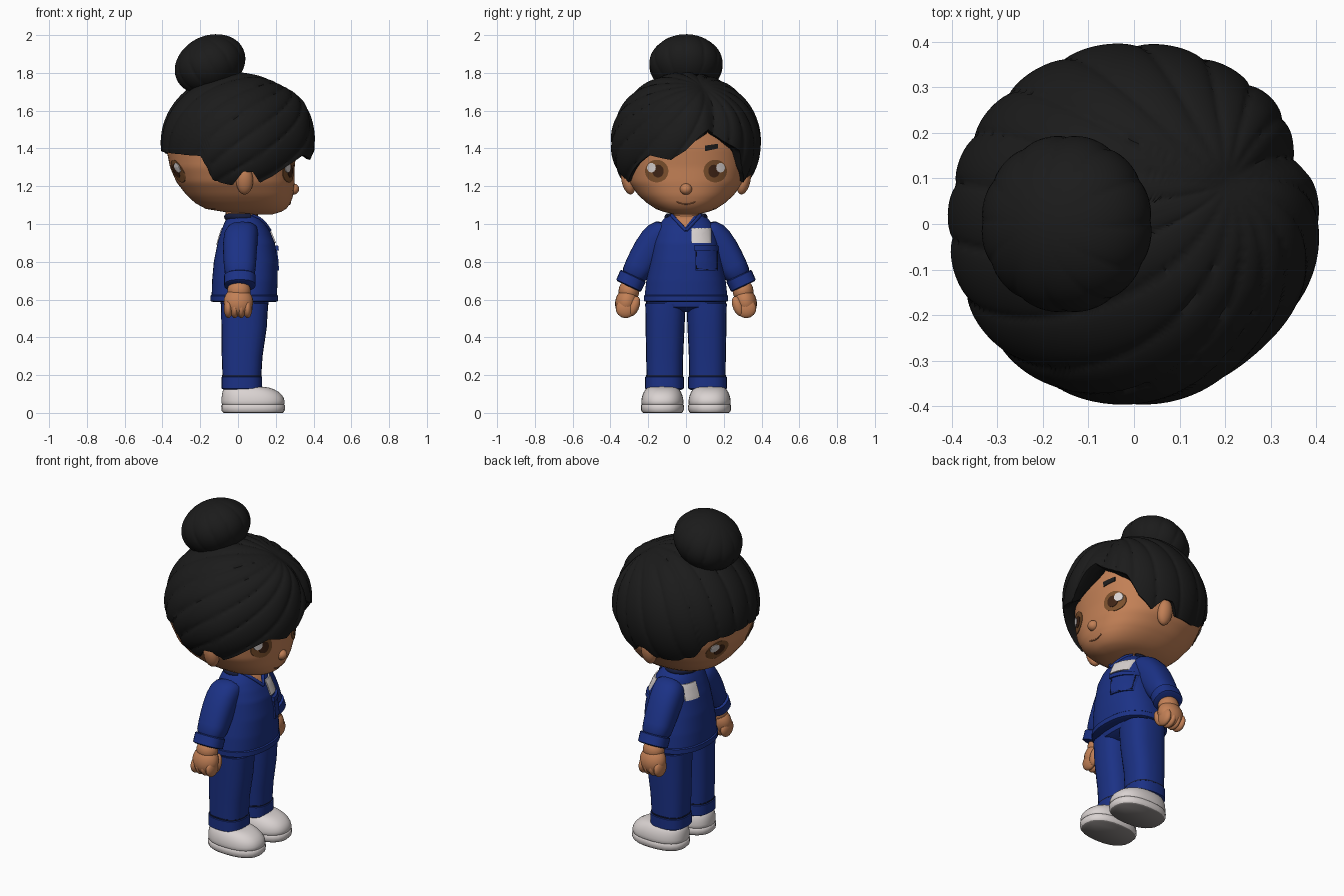
import bpy, bmesh
from math import sin, cos, pi, radians, degrees, atan2, acos, copysign, exp
from mathutils import Vector, Matrix

cube = bpy.data.objects.get("Cube")
if cube:
    bpy.data.objects.remove(cube, do_unlink=True)


def material(name, rgb):
    m = bpy.data.materials.new(name)
    m.use_nodes = True
    m.diffuse_color = (*rgb, 1)
    m.node_tree.nodes["Principled BSDF"].inputs["Base Color"].default_value = (*rgb, 1)
    return m


HAIR = material("black hair", (.011, .011, .011))
SKIN = material("warm skin", (.54, .215, .092))
BLUE = material("blue cloth", (.011, .031, .235))
NAVY = material("dark trim", (.008, .012, .045))
WHITE = material("off white", (.7, .65, .64))
IRIS = material("brown iris", (.2, .08, .026))
PUPIL = material("dark brown", (.05, .018, .008))
LIP = material("lip brown", (.3, .11, .045))
GREY = material("sole grey", (.25, .23, .225))


def make(name, verts, faces, mat, mirror=False, subsurf=0):
    bm = bmesh.new()
    vs = [bm.verts.new(v) for v in verts]
    for f in faces:
        bm.faces.new([vs[i] for i in f])
    bmesh.ops.remove_doubles(bm, verts=bm.verts, dist=1e-5)
    bmesh.ops.recalc_face_normals(bm, faces=bm.faces)
    me = bpy.data.meshes.new(name)
    bm.to_mesh(me)
    bm.free()
    me.materials.append(mat)
    ob = bpy.data.objects.new(name, me)
    bpy.context.collection.objects.link(ob)
    if mirror:
        ob.modifiers.new("mirror", "MIRROR").use_axis = (False, True, False)
    if subsurf:
        ob.modifiers.new("smooth", "SUBSURF").levels = subsurf
    bpy.ops.object.select_all(action="DESELECT")
    ob.select_set(True)
    bpy.context.view_layer.objects.active = ob
    bpy.ops.object.shade_smooth_by_angle(angle=radians(50))
    return ob


def skin_rings(name, rings, mat, **kw):
    """Bridge equal rings of points and cap both ends."""
    n = len(rings[0])
    faces = [(r * n + i, r * n + (i + 1) % n, (r + 1) * n + (i + 1) % n, (r + 1) * n + i)
             for r in range(len(rings) - 1) for i in range(n)]
    faces += [tuple(range(n)), tuple(range((len(rings) - 1) * n, len(rings) * n))]
    return make(name, [p for ring in rings for p in ring], faces, mat, **kw)


def oval(c, rx, ry, tilt=0, power=2.4, n=24):
    pts = []
    for i in range(n):
        a = 2 * pi * i / n
        u = copysign(abs(cos(a)) ** (2 / power), cos(a)) * rx
        v = copysign(abs(sin(a)) ** (2 / power), sin(a)) * ry
        pts.append((c[0] + u, c[1] + v * cos(tilt), c[2] + v * sin(tilt)))
    return pts


def ball(name, c, r, mat, mirror=False, tilt=0):
    bm = bmesh.new()
    bmesh.ops.create_uvsphere(bm, u_segments=24, v_segments=14, radius=1)
    m = Matrix.Translation(c) @ Matrix.Rotation(tilt, 4, "X") @ Matrix.Diagonal((*r, 1))
    verts = [m @ v.co for v in bm.verts]
    faces = [[v.index for v in f.verts] for f in bm.faces]
    bm.free()
    return make(name, verts, faces, mat, mirror)


def tube(name, pts, r, mat, mirror=False):
    cu = bpy.data.curves.new(name, "CURVE")
    cu.dimensions = "3D"
    cu.bevel_depth = r
    cu.use_fill_caps = True
    sp = cu.splines.new("POLY")
    sp.points.add(len(pts) - 1)
    for p, q in zip(sp.points, pts):
        p.co = (*q, 1)
    cu.materials.append(mat)
    ob = bpy.data.objects.new(name, cu)
    bpy.context.collection.objects.link(ob)
    if mirror:
        ob.modifiers.new("mirror", "MIRROR").use_axis = (False, True, False)
    return ob


def lerp(table, t):
    for a, b in zip(table, table[1:]):
        if t <= b[0]:
            k = max(0, (t - a[0]) / (b[0] - a[0]))
            return [p + (q - p) * k for p, q in zip(a[1:], b[1:])]
    return list(table[-1][1:])


# Body sections: height, back x, front x, half width
HEAD = [(1.05, .04, .18, .06), (1.065, -.08, .23, .12), (1.08, -.17, .255, .16), (1.11, -.225, .278, .205),
        (1.15, -.27, .292, .25), (1.22, -.325, .3, .305), (1.3, -.36, .3, .33),
        (1.4, -.38, .31, .34), (1.5, -.36, .31, .33), (1.62, -.25, .25, .25)]
TUNIC = [(.61, -.14, .205, .22), (.7, -.137, .21, .21), (.8, -.128, .21, .19),
         (.9, -.108, .195, .172), (.96, -.09, .17, .155), (1.0, -.075, .145, .14),
         (1.03, -.06, .12, .115), (1.05, -.04, .09, .085)]
P = 2.3


def surface(table, y, z, side=1):
    xb, xf, hy = lerp(table, z)
    mid = (xb + xf) / 2
    k = max(0, 1 - abs(y / hy) ** P) ** (1 / P)
    return mid + ((xf if side > 0 else xb) - mid) * k


def body(name, table, mat, rows=38, n=64):
    rings = []
    for r in range(rows + 1):
        z = table[0][0] + (table[-1][0] - table[0][0]) * r / rows
        xb, xf, hy = lerp(table, z)
        rings.append(oval(((xb + xf) / 2, 0, z), (xf - xb) / 2, hy, 0, P, n))
    return skin_rings(name, rings, mat)


def disc(y, z, ry, rz, n=28):
    return [(y + ry * cos(2 * pi * i / n), z + rz * sin(2 * pi * i / n)) for i in range(n)]


def plate(name, table, corners, mat, lift=.004, side=1):
    """Thin plate that follows a body surface."""
    pts = []
    for a, b in zip(corners, corners[1:] + corners[:1]):
        pts += [(a[0] + (b[0] - a[0]) * k / 6, a[1] + (b[1] - a[1]) * k / 6) for k in range(6)]
    cy, cz = (sum(p[j] for p in pts) / len(pts) for j in (0, 1))
    rings = []
    for k, up in ((.02, lift), (.25, lift), (.5, lift), (.75, lift), (1, lift), (1, -.005)):
        ring = [(cy + (y - cy) * k, cz + (z - cz) * k) for y, z in pts]
        rings.append([(surface(table, y, z, side) + up * side, y, z) for y, z in ring])
    return skin_rings(name, rings, mat)


def box(y0, y1, z0, z1):
    return [(y0, z0), (y1, z0), (y1, z1), (y0, z1)]


# Head, ears, nose, neck
body("head", HEAD, SKIN)
ball("ear", (.035, .305, 1.23), (.045, .036, .075), SKIN, True, radians(-12))
ball("nose", (.292, 0, 1.185), (.032, .032, .03), SKIN)
skin_rings("neck", [oval((.02, 0, z), .085, .08) for z in (.97, 1.03, 1.12)], SKIN)

# Eyes on the front and the matching painted ones behind
for side, where in ((1, "front"), (-1, "back")):
    for s, hand in ((1, "left"), (-1, "right")):
        tag = f"{where}_{hand}"
        plate("iris_" + tag, HEAD, disc(s * .155, 1.28, .062, .06), IRIS, .003, side)
        plate("pupil_" + tag, HEAD, disc(s * .148, 1.28, .03, .034), PUPIL, .005, side)
        plate("glint_" + tag, HEAD, disc(s * .183, 1.298, .023, .025), WHITE, .007, side)
for s, hand in ((1, "left"), (-1, "right")):
    plate("eyebrow_" + hand, HEAD, [(s * .1, 1.385), (s * .17, 1.4), (s * .17, 1.425), (s * .1, 1.415)], HAIR)
smile = [(y / 100, 1.105 + .012 * (y / 5) ** 2) for y in range(-5, 6)]
tube("mouth", [(surface(HEAD, y, z), y, z) for y, z in smile], .0035, LIP)

# Hair cap: strands fan out from the parting, lower edge follows a hairline (degrees, height)
LINE = [(-180, 1.39), (-119, 1.36), (-112, 1.23), (-95, 1.21), (-86, 1.28), (-78, 1.28), (-70, 1.22),
        (-60, 1.25), (-45, 1.31), (-30, 1.365), (-12, 1.34), (0, 1.39), (10, 1.46), (18, 1.5), (30, 1.44),
        (45, 1.39), (55, 1.28), (68, 1.22), (78, 1.28), (86, 1.28), (95, 1.22), (118, 1.23), (132, 1.26),
        (142, 1.36), (180, 1.39)]
CENTRE, RADII = Vector((0, 0, 1.43)), Vector((.4, .39, .365))
part = Vector((.5, .22, .78)).normalized()
e1 = part.cross(Vector((0, 1, 0))).normalized()
e2 = part.cross(e1)


def bump(x, middle, width):
    return exp(-((x - middle) / width) ** 2)


def strand(d, az, el):
    """Bulge of the hair in direction d: creases, front parting notch, full fringe."""
    polar = acos(max(-1, min(1, d.dot(part))))
    a = atan2(d.dot(e2), d.dot(e1)) + .35 * polar
    crease = .037 * min(1, polar * 1.6) * abs(sin(a * 8.5 + .4 * sin(3 * a))) ** .4
    notch = .06 * bump(az, 25, 8) * bump(el, 20, 30)
    fringe = .04 * bump(az, 0, 22) * bump(el, 38, 16) + .02 * bump(az, 42, 12) * bump(el, 20, 25)
    flat = .035 * bump(az, -48, 20) * bump(el, 5, 30)
    return .988 + crease - notch + fringe - flat


def hair_point(az, el, k=1):
    d = Vector((cos(el) * cos(az), cos(el) * sin(az), sin(el)))
    return CENTRE + d * RADII * strand(d, degrees(az), degrees(el)) * k


def hair_ring(t, k=1, n=240):
    ring = []
    for i in range(n):
        deg = -180 + 360 * i / n
        low = (lerp(LINE, deg)[0] - CENTRE.z) / RADII.z
        el = pi / 2 - t * acos(low)
        ring.append(hair_point(radians(deg), el, k))
    return ring


skin_rings("hair_cap", [hair_ring(max(.004, r / 64)) for r in range(65)] +
           [hair_ring(1, .95), hair_ring(.97, .84)], HAIR)

# Tilted bun with creases running from its pole
turn = Matrix.Translation((-.148, 0, 1.845)) @ Matrix.Rotation(radians(-25), 4, "Y")
bun = []
for r in range(33):
    el = -pi / 2 + .01 + (pi - .02) * r / 32
    ring = []
    for i in range(144):
        a = 2 * pi * i / 144
        k = .97 + .04 * cos(el) * abs(sin(6 * a + .5 * sin(el))) ** .4
        ring.append(turn @ Vector((.194 * k * cos(el) * cos(a), .194 * k * cos(el) * sin(a), .152 * sin(el))))
    bun.append(ring)
skin_rings("hair_bun", bun, HAIR)

# Tunic with hem, neckline, badge patches and pocket
body("tunic", TUNIC, BLUE)
skin_rings("tunic_hem", [oval((.033, 0, z), .173 + g, .217 + g, 0, P, 48)
                         for z, g in ((.625, 0), (.62, .006), (.592, .006), (.587, -.01))], BLUE)
plate("neck_opening", TUNIC, [(-.075, 1.045), (-.01, .975), (.045, 1.045)], SKIN)
for s, hand in ((1, "left"), (-1, "right")):
    edge = [(s * .075 * k / 6, .965 + .08 * k / 6) for k in range(7)]
    tube("lapel_" + hand, [(surface(TUNIC, y, z) + .002, y, z) for y, z in edge], .009, BLUE)
arc = [radians(60 + 240 * i / 16) for i in range(17)]
tube("back_collar", [(.022 + .078 * cos(a), .096 * sin(a), 1.038) for a in arc], .018, NAVY)
plate("chest_badge", TUNIC, box(.03, .135, .9, .98), WHITE, .008)
plate("back_badge", TUNIC, box(.03, .12, .89, .98), WHITE, .006, -1)
plate("pocket", TUNIC, box(.05, .17, .755, .87), BLUE, .009)
plate("pocket_flap", TUNIC, box(.042, .172, .86, .885), BLUE, .018)
seam = [(.055, .855), (.055, .765), (.11, .76), (.165, .765), (.165, .855)]
tube("pocket_seam", [(surface(TUNIC, y, z) + .008, y, z) for y, z in seam], .003, NAVY)

# Sleeves and cuffs
T = radians(25)
skin_rings("sleeve", [oval((x, y, z), rx, ry, t) for x, y, z, rx, ry, t in (
    (.03, .08, .975, .08, .065, T * 2), (.015, .13, .95, .092, .09, T * 1.6), (.01, .19, .875, .092, .088, T),
    (.01, .25, .77, .085, .077, T), (.01, .29, .7, .08, .07, T))], BLUE, mirror=True, subsurf=1)
skin_rings("sleeve_cuff", [oval((.01, y, z), r, r * .88, T) for y, z, r in (
    (.28, .728, .076), (.281, .723, .084), (.303, .675, .083), (.305, .67, .072))], BLUE, mirror=True)

# Hands
ball("wrist", (.005, .302, .645), (.062, .055, .06), SKIN, True)
ball("palm", (.002, .314, .588), (.078, .06, .078), SKIN, True, radians(15))
for i in range(4):
    ball(f"finger_{i + 1}", (-.051 + .034 * i, .32, .552), (.024, .052, .05), SKIN, True, radians(12))
ball("thumb", (.05, .275, .565), (.028, .028, .055), SKIN, True, radians(20))

# Trousers with turned-up cuffs
skin_rings("hips", [oval((.035, 0, z), rx, ry, 0, 2.6, 32) for z, rx, ry in (
    (.535, .07, .1), (.56, .123, .19), (.58, .127, .212), (.63, .127, .212))], BLUE)
skin_rings("trouser_leg", [oval((x, y, z), rx, ry, 0, 2.6) for x, y, z, rx, ry in (
    (.02, .113, .14, .1, .095), (.022, .113, .3, .108, .098), (.032, .111, .45, .12, .103),
    (.035, .109, .58, .125, .107))], BLUE, mirror=True)
skin_rings("trouser_cuff", [oval((.02, .114, z), r, r * .95, 0, 2.6) for z, r in (
    (.195, .1), (.19, .108), (.13, .108), (.122, .095))], BLUE, mirror=True)
skin_rings("cuff_seam", [oval((.02, .114, z), .104, .099, 0, 2.6) for z in (.193, .2)], NAVY, mirror=True)

# Shoes with grey treads
skin_rings("shoe_tread", [oval((.08, .125, z), rx, ry) for z, rx, ry in (
    (0, .157, .102), (.006, .163, .108))], GREY, mirror=True)
skin_rings("shoe_sole", [oval((.08, .125, z), rx, ry) for z, rx, ry in (
    (.006, .163, .108), (.014, .168, .113), (.04, .169, .114), (.046, .163, .108))], WHITE, mirror=True)
skin_rings("shoe_upper", [oval((x, .125, z), rx, ry) for x, z, rx, ry in (
    (.08, .03, .166, .112), (.08, .05, .169, .113), (.079, .08, .168, .112), (.068, .112, .153, .1),
    (.048, .136, .122, .082), (.035, .14, .08, .06))], WHITE, mirror=True, subsurf=1)
for i in range(3):
    x = .125 + .022 * i
    tube(f"shoe_lace_{i + 1}", [(x, .125 + .012 * j, .135 - .009 * i - .0009 * j * j) for j in range(-4, 5)],
         .005, WHITE, True)
